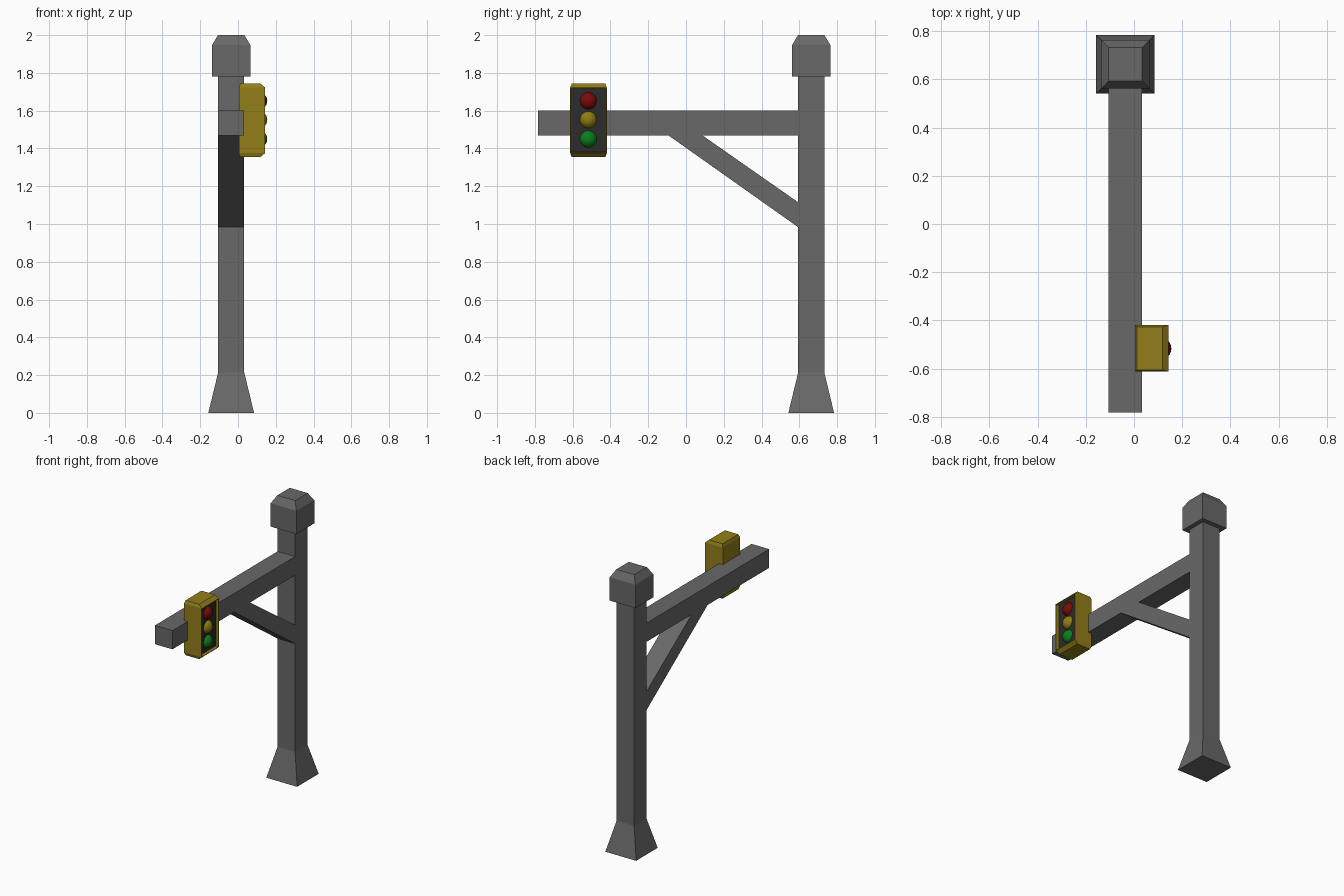
import bpy, bmesh

if "Cube" in bpy.data.objects:
    bpy.data.objects.remove(bpy.data.objects["Cube"])

PX, PY = -0.036, 0.663      # pole axis
W = 0.069                   # half width of pole, arm and brace


def material(name, rgb):
    m = bpy.data.materials.new(name)
    m.diffuse_color = (*rgb, 1)
    m.use_nodes = True
    m.node_tree.nodes["Principled BSDF"].inputs["Base Color"].default_value = m.diffuse_color
    return m


def make(name, bm, *mats):
    bmesh.ops.recalc_face_normals(bm, faces=bm.faces)
    me = bpy.data.meshes.new(name)
    bm.to_mesh(me)
    bm.free()
    for m in mats:
        me.materials.append(m)
    ob = bpy.data.objects.new(name, me)
    bpy.context.collection.objects.link(ob)
    return ob


def skin(rings):
    """Closed solid through a stack of point rings."""
    bm = bmesh.new()
    rows = [[bm.verts.new(p) for p in r] for r in rings]
    n = len(rows[0])
    for a, b in zip(rows, rows[1:]):
        for i in range(n):
            j = (i + 1) % n
            bm.faces.new((a[i], a[j], b[j], b[i]))
    bm.faces.new(rows[0][::-1])
    bm.faces.new(rows[-1])
    bmesh.ops.recalc_face_normals(bm, faces=bm.faces)
    return bm


def rect(z, x0, x1, y0, y1):
    return [(x0, y0, z), (x1, y0, z), (x1, y1, z), (x0, y1, z)]


def square(z, h):
    return rect(z, PX - h, PX + h, PY - h, PY + h)


def yz_prism(pts):
    return skin([[(x, y, z) for y, z in pts] for x in (PX - W, PX + W)])


grey = material("post_grey", (0.14, 0.14, 0.14))

# Pole with flared foot, and chamfered cap
make("pole", skin([square(0, 0.121), square(0.215, W), square(1.80, W)]), grey)
make("pole_cap", skin([square(1.782, 0.101), square(1.948, 0.101), square(2.0, 0.07)]), grey)

# Horizontal arm and diagonal brace
make("arm", yz_prism([(-0.783, 1.469), (PY - W, 1.469), (PY - W, 1.602), (-0.783, 1.602)]), grey)
make("brace", yz_prism([(PY - W, 0.983), (PY - W, 1.115), (0.087, 1.469), (-0.093, 1.469)]), grey)

# Signal housing with chamfered ends and a recessed dark front
yellow = material("housing_yellow", (0.29, 0.21, 0.01))
dark = material("panel_dark", (0.025, 0.025, 0.025))
end = (0.012, 0.118, -0.605, -0.427)
mid = (0.004, 0.144, -0.613, -0.419)
bm = skin([rect(1.354, *end), rect(1.376, *mid), rect(1.722, *mid), rect(1.744, *end)])
bm.normal_update()
front = [f for f in bm.faces if f.normal.x > 0.99]
bmesh.ops.inset_region(bm, faces=front, thickness=0.005)
bmesh.ops.inset_region(bm, faces=front, thickness=0.001, depth=-0.022)
front[0].material_index = 1
make("signal_housing", bm, yellow, dark)

# Three lamps
for name, z, rgb in (("red_lamp", 1.652, (0.2, 0.003, 0.003)),
                     ("yellow_lamp", 1.552, (0.27, 0.2, 0.005)),
                     ("green_lamp", 1.450, (0.003, 0.21, 0.012))):
    bpy.ops.mesh.primitive_uv_sphere_add(segments=24, ring_count=12, radius=0.047,
                                         location=(0.108, -0.517, z))
    lamp = bpy.context.object
    lamp.name = name
    lamp.data.materials.append(material(name, rgb))
    bpy.ops.object.shade_smooth()
